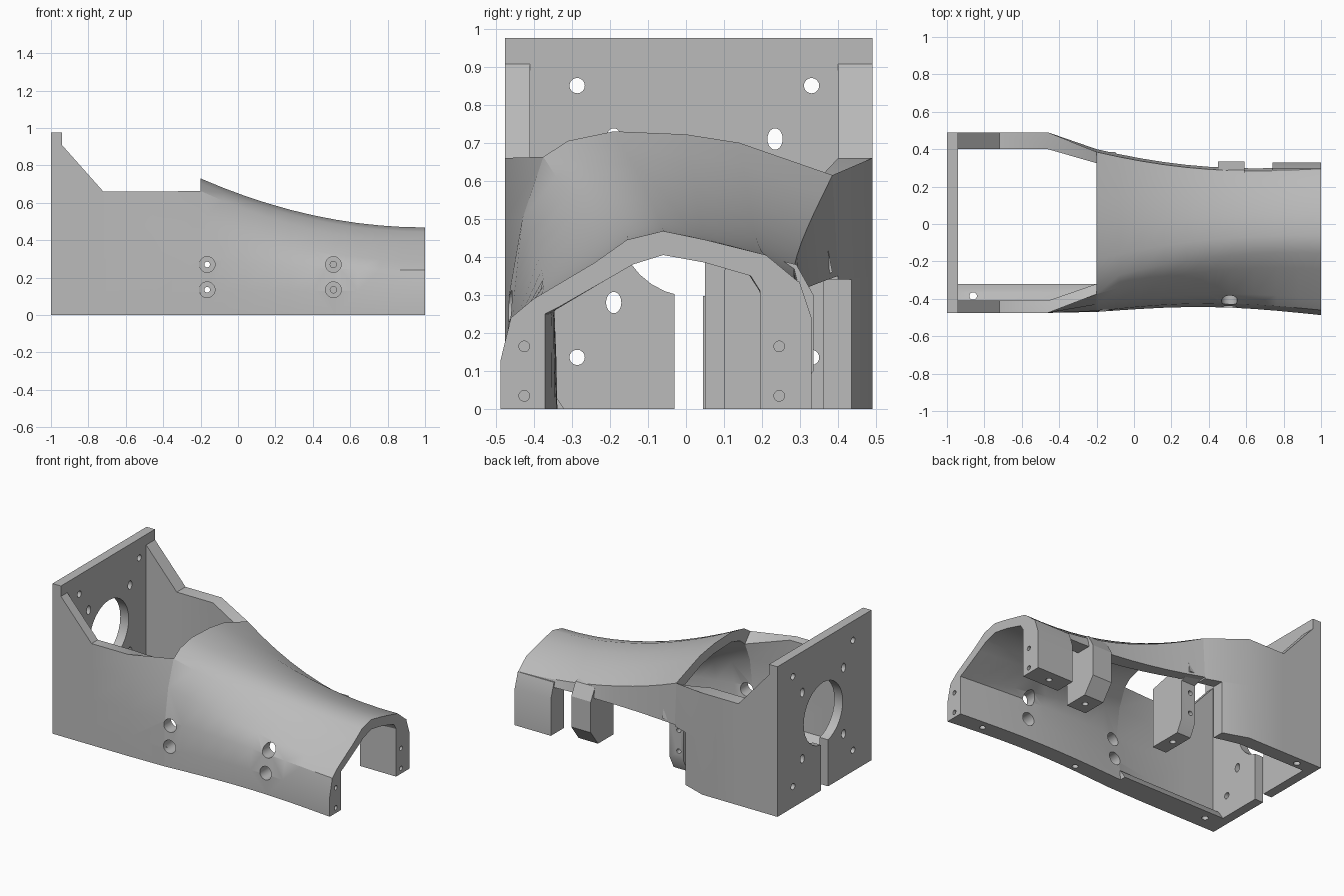
import bpy, bmesh, math
from mathutils import Matrix, Vector

cube = bpy.data.objects.get("Cube")
if cube:
    bpy.data.objects.remove(cube, do_unlink=True)

grey = bpy.data.materials.new("light grey")
grey.use_nodes = True
grey.diffuse_color = (0.5, 0.5, 0.5, 1)
grey.node_tree.nodes["Principled BSDF"].inputs["Base Color"].default_value = (0.5, 0.5, 0.5, 1)


def finish(bm, name):
    bmesh.ops.recalc_face_normals(bm, faces=bm.faces)
    mesh = bpy.data.meshes.new(name)
    bm.to_mesh(mesh)
    bm.free()
    obj = bpy.data.objects.new(name, mesh)
    bpy.context.collection.objects.link(obj)
    mesh.materials.append(grey)
    return obj


def loft(name, sections):
    """Skin closed (y, z) loops placed at successive x stations."""
    bm = bmesh.new()
    rings = [[bm.verts.new((x, y, z)) for y, z in loop] for x, loop in sections]
    n = len(rings[0])
    for a, b in zip(rings, rings[1:]):
        for i in range(n):
            j = (i + 1) % n
            bm.faces.new((a[i], a[j], b[j], b[i]))
    bm.faces.new(rings[0])
    bm.faces.new(rings[-1])
    return finish(bm, name)


def prism(name, x0, x1, profile):
    return loft(name, [(x0, profile), (x1, profile)])


def box(name, x0, x1, y0, y1, z0, z1):
    return prism(name, x0, x1, [(y0, z0), (y1, z0), (y1, z1), (y0, z1)])


def drill(axis, centre, radius, depth, stretch=1):
    """Cylinder cutter along an axis, optionally stretched in height."""
    bm = bmesh.new()
    turn = Vector((0, 0, 1)).rotation_difference(Vector(axis)).to_matrix().to_4x4()
    place = Matrix.Translation(centre) @ Matrix.Diagonal((1, 1, stretch, 1)) @ turn
    bmesh.ops.create_cone(bm, cap_ends=True, segments=32, radius1=radius,
                          radius2=radius, depth=depth, matrix=place)
    return finish(bm, "cutter")


def cut(obj, cutters):
    bpy.context.view_layer.objects.active = obj
    for c in cutters:
        c.hide_render = True
        mod = obj.modifiers.new("cut", 'BOOLEAN')
        mod.operation = 'DIFFERENCE'
        mod.solver = 'EXACT'
        mod.object = c
        bpy.ops.object.modifier_apply(modifier=mod.name)
        bpy.data.objects.remove(c, do_unlink=True)


X, Y, Z = (1, 0, 0), (0, 1, 0), (0, 0, 1)

# Mounting plate with central bore, slot and screw holes
plate = box("mounting_plate", -1, -0.94, -0.475, 0.49, 0, 0.975)
holes = [drill(X, (-0.97, 0.02, 0.495), 0.2, 0.2),
         box("cutter", -1.1, -0.9, -0.03, 0.045, -0.1, 0.4)]
for sy in (-1, 1):
    for sz in (-1, 1):
        holes.append(drill(X, (-0.97, 0.022 + sy * 0.308, 0.493 + sz * 0.357), 0.02, 0.2))
        holes.append(drill(X, (-0.97, 0.022 + sy * 0.212, 0.495 + sz * 0.215), 0.02, 0.2, 1.4))
cut(plate, holes)

# Arched sleeve: wide section beside the box, low section at the cuff
outer_a = [(-.47, 0), (-.47, .12), (-.465, .3), (-.43, .5), (-.375, .663), (-.31, .705),
           (-.19, .73), (0, .722), (.14, .7), (.385, .615), (.4, .35)]
inner_a = [(-.36, 0), (-.37, .12), (-.395, .3), (-.37, .48), (-.32, .6), (-.27, .64),
           (-.18, .665), (0, .66), (.13, .635), (.325, .56), (.335, .35)]
outer_b = [(-.487, 0), (-.487, .13), (-.46, .24), (-.4, .29), (-.24, .385), (-.155, .445),
           (-.06, .468), (.05, .445), (.21, .405), (.295, .335), (.31, .3)]
inner_b = [(-.37, 0), (-.37, .125), (-.37, .25), (-.34, .265), (-.2, .345), (-.14, .38),
           (-.06, .405), (.05, .385), (.17, .35), (.195, .31), (.2, .3)]


def sleeve_section(t):
    w = 1 - (1 - t) ** 2
    pinch = 1 - 0.08 * math.sin(math.pi * t)
    start, end = outer_a + inner_a[::-1], outer_b + inner_b[::-1]
    return [((a[0] + (b[0] - a[0]) * w) * pinch, a[1] + (b[1] - a[1]) * w)
            for a, b in zip(start, end)]


steps = 10
sleeve = loft("arched_sleeve", [(-0.2 + 1.2 * i / steps, sleeve_section(i / steps))
                                for i in range(steps + 1)])
bores = [drill(Y, (x, -0.4, z), 0.042, 0.4) for x in (-0.165, 0.51) for z in (0.135, 0.27)]
bores += [drill(X, (1, -0.425, z), 0.014, 0.2) for z in (0.035, 0.165)]
bores += [drill(Z, (x, -0.41, 0), 0.018, 0.12) for x in (0.1, 0.8)]
cut(sleeve, bores)


# Box side walls, tapering into the sleeve
def wall_section(outer_y, inner_y, heights):
    return [(outer_y, z) for z in heights] + [(inner_y, z) for z in reversed(heights)]


def wall(name, outer_y, inner_y, heights, joint):
    def level(top):
        return wall_section(outer_y, inner_y, [h * top for h in heights])
    return loft(name, [(-1, level(.975)), (-.72, level(.66)), (-.46, level(.66)), (-.2, joint)])


front_wall = wall("front_wall", -0.475, -0.41, [0, .18, .45, .75, 1],
                  outer_a[:5] + inner_a[:5][::-1])
cut(front_wall, [drill(Y, (-0.165, -0.4, z), 0.042, 0.4) for z in (0.135, 0.27)])
back_wall = wall("back_wall", 0.49, 0.4, [0, .53, 1],
                 [(.4, 0), (.4, .35), (.385, .615), (.325, .58), (.335, .35), (.335, 0)])
cut(back_wall, [box("cutter", -0.3, 0, 0.2, 0.6, -0.1, 0.34),
                drill(Z, (-0.86, 0.44, 0), 0.02, 0.2)])

# Foot ledge inside the front wall
ledge = prism("foot_ledge", -0.95, -0.2, [(-.45, 0), (-.32, 0), (-.36, .06), (-.45, .12)])
cut(ledge, [drill(Z, (-0.86, -0.385, 0), 0.02, 0.4)])

# Hanging tabs along the open back side
cuff_tab = prism("cuff_tab", 0.74, 1,
                 [(.195, 0), (.33, 0), (.33, .24), (.298, .335), (.195, .33)])
cut(cuff_tab, [drill(X, (1, 0.245, z), 0.014, 0.2) for z in (0.035, 0.165)]
    + [drill(Z, (0.86, 0.26, 0), 0.018, 0.1)])

middle_tab = prism("middle_tab", 0.45, 0.59,
                   [(.1, 0), (.26, 0), (.335, .1), (.335, .3), (.29, .38), (.12, .42), (.1, .36)])
cut(middle_tab, [drill(Y, (0.51, 0.1, z), 0.017, 0.2) for z in (0.135, 0.27)]
    + [drill(Z, (0.52, 0.18, 0), 0.018, 0.1)])

inner_tab = prism("inner_tab", -0.2, -0.1,
                  [(.05, 0), (.27, 0), (.31, .08), (.31, .33), (.385, .36), (.365, .46), (.05, .385)])
cut(inner_tab, [drill(Y, (-0.165, 0.2, z), 0.015, 0.6) for z in (0.135, 0.27)]
    + [drill(Z, (-0.15, 0.17, 0), 0.018, 0.1)])

# Smooth shading with crisp edges
bpy.ops.object.select_all(action='DESELECT')
for obj in (plate, sleeve, front_wall, back_wall, ledge, cuff_tab, middle_tab, inner_tab):
    obj.select_set(True)
bpy.context.view_layer.objects.active = sleeve
bpy.ops.object.shade_smooth_by_angle(angle=math.radians(28))
